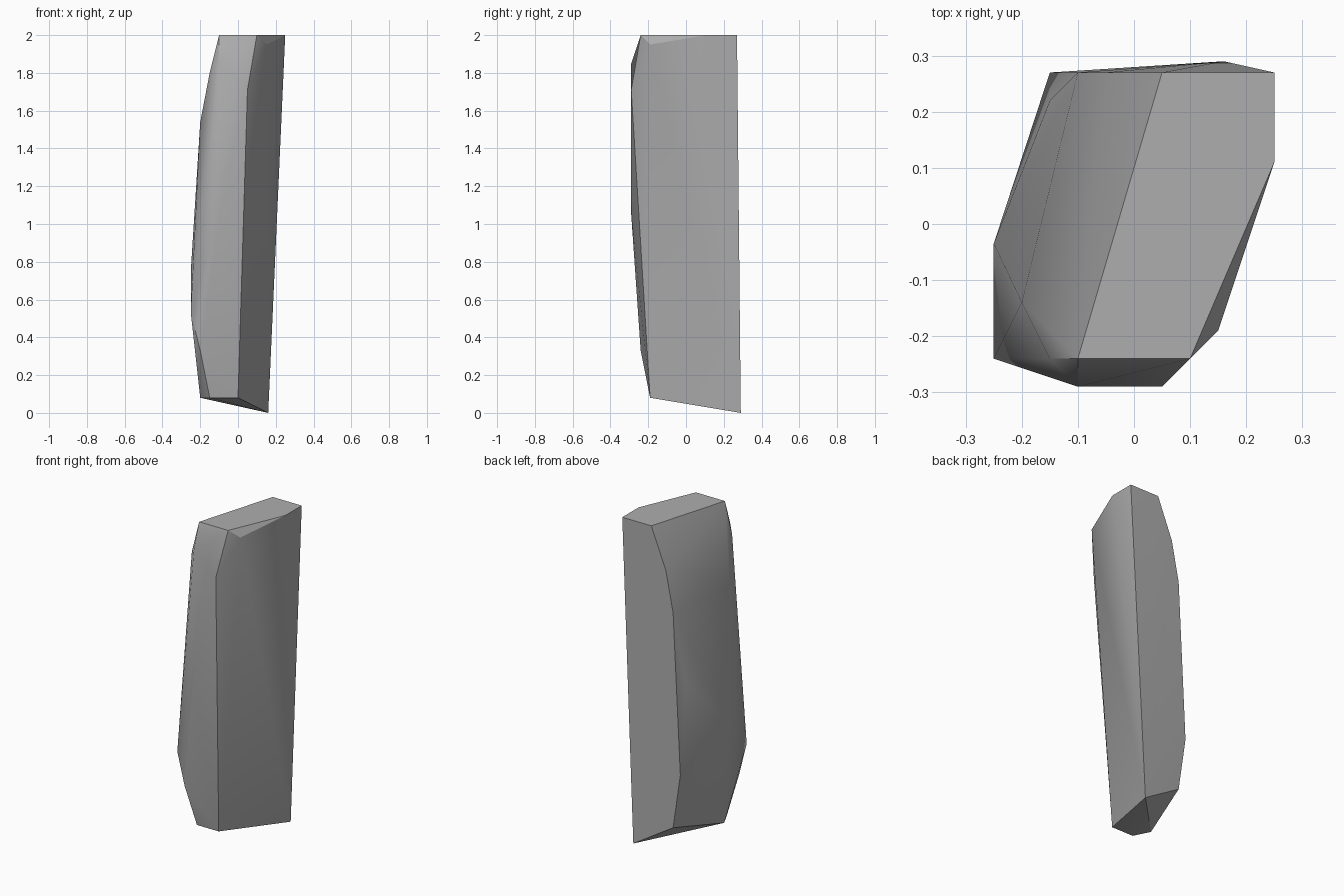
import bpy, bmesh, math

cube = bpy.data.objects.get("Cube")
if cube:
    bpy.data.objects.remove(cube, do_unlink=True)

# Plain grey stone
stone = bpy.data.materials.new("grey_stone")
stone.use_nodes = True
colour = (0.42, 0.42, 0.42, 1)
stone.diffuse_color = colour
stone.node_tree.nodes["Principled BSDF"].inputs["Base Color"].default_value = colour

# Corners of the chipped slab, wrapped in a convex hull
flat_top = [(x, y, 2) for x, y in
            ((.05, .27), (.25, .27), (.25, .11), (.1, -.24), (-.1, -.24))]
back_edge = [(x, .27, z) for x, z in
             ((-.05, 1.75), (-.1, 1.5), (-.15, .5), (-.1, .16))]
front_ridge = [(x, -.29, z) for x, z in
               ((-.1, 1.85), (.05, 1.71), (-.1, 1.05))]
left_bulge = [(-.15, -.24, 1.8), (-.2, -.14, 1.54), (-.15, .22, 1.05),
              (-.25, -.035, .75), (-.25, -.24, .53), (-.2, -.24, .33)]
foot = [(-.2, -.09, .08), (-.15, -.19, .08), (0, -.19, .08), (.16, .29, 0)]
corner_chip = [(.15, -.19, 1.95)]

bm = bmesh.new()
for corner in flat_top + back_edge + front_ridge + left_bulge + foot + corner_chip:
    bm.verts.new(corner)
hull = bmesh.ops.convex_hull(bm, input=bm.verts[:])
spare = {v for v in hull["geom_interior"] + hull["geom_unused"]
         if isinstance(v, bmesh.types.BMVert) and v.is_valid and not v.link_faces}
bmesh.ops.delete(bm, geom=list(spare), context="VERTS")
# Merge coplanar triangles into clean facets
bmesh.ops.dissolve_limit(bm, angle_limit=math.radians(1),
                         verts=bm.verts[:], edges=bm.edges[:])
bmesh.ops.recalc_face_normals(bm, faces=bm.faces[:])

mesh = bpy.data.meshes.new("stone_slab")
bm.to_mesh(mesh)
bm.free()
mesh.materials.append(stone)
slab = bpy.data.objects.new("stone_slab", mesh)
bpy.context.collection.objects.link(slab)

# Soft facets, crisp main edges
bpy.context.view_layer.objects.active = slab
slab.select_set(True)
bpy.ops.object.shade_smooth_by_angle(angle=math.radians(30))
